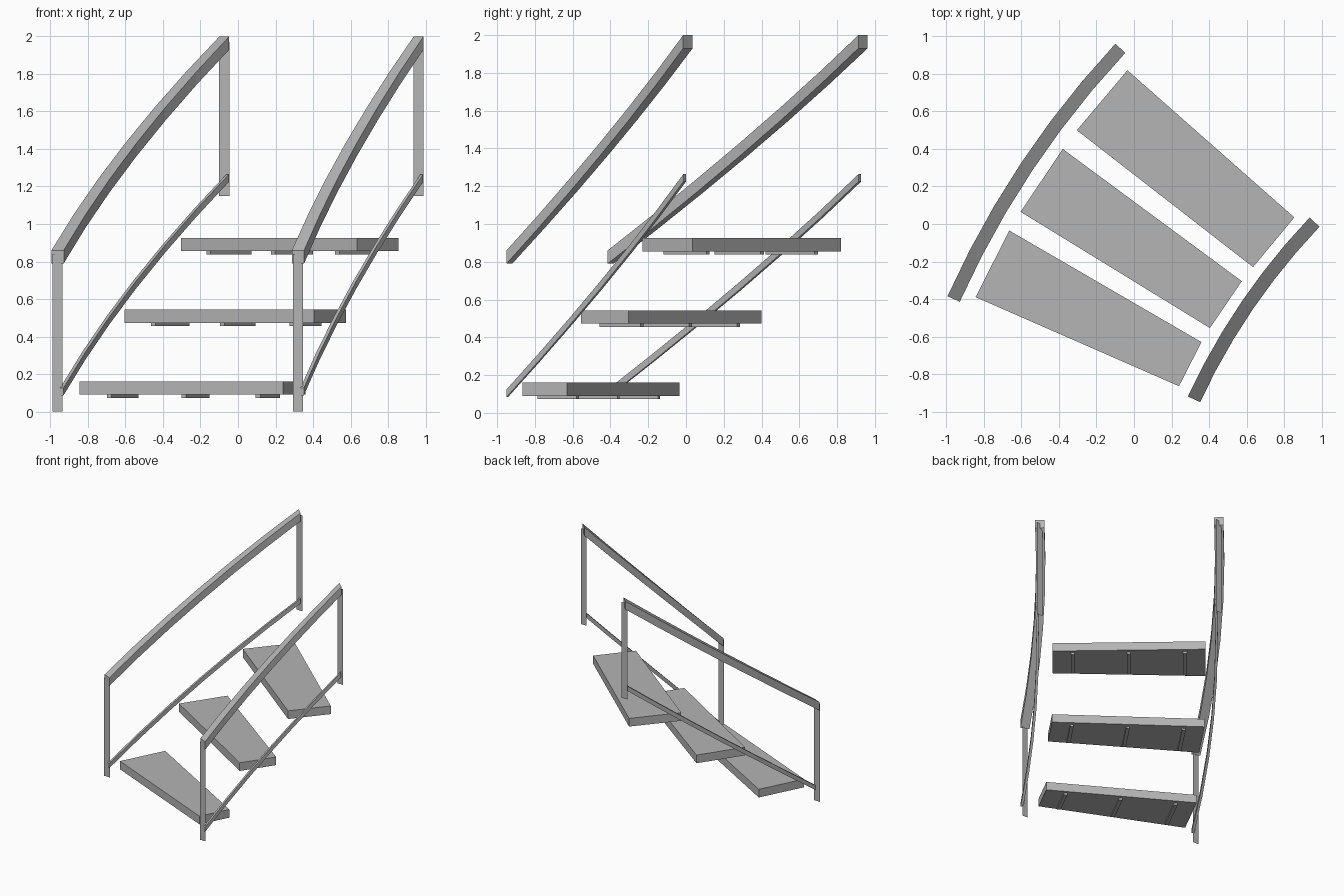
import bpy, bmesh, math
from mathutils import Vector

old = bpy.data.objects.get("Cube")
if old:
    bpy.data.objects.remove(old, do_unlink=True)

grey = bpy.data.materials.new("plain grey")
grey.use_nodes = True
grey.diffuse_color = (0.46, 0.46, 0.46, 1)
grey.node_tree.nodes["Principled BSDF"].inputs["Base Color"].default_value = grey.diffuse_color

SWEEP = math.radians(18.8)
STEPS = 6


def finish(name, bm):
    bmesh.ops.recalc_face_normals(bm, faces=bm.faces)
    mesh = bpy.data.meshes.new(name)
    bm.to_mesh(mesh)
    bm.free()
    mesh.materials.append(grey)
    obj = bpy.data.objects.new(name, mesh)
    bpy.context.collection.objects.link(obj)


def loft(name, rings):
    """Skin a row of four-point rings and cap both ends."""
    bm = bmesh.new()
    rows = [[bm.verts.new(p) for p in ring] for ring in rings]
    for a, b in zip(rows, rows[1:]):
        for i in range(4):
            j = (i + 1) % 4
            bm.faces.new((a[i], a[j], b[j], b[i]))
    bm.faces.new(rows[0])
    bm.faces.new(rows[-1])
    finish(name, bm)


def slab(name, corners, z0, z1):
    loft(name, [[(p.x, p.y, z) for p in corners] for z in (z0, z1)])


def rail(name, start, end, z0, z1, width, height, shift=0):
    """Sweep a box section along a rising arc, shifted sideways if asked."""
    chord = end - start
    radius = chord.length / 2 / math.sin(SWEEP / 2)
    along = chord.normalized()
    side = Vector((along.y, -along.x))
    centre = (start + end) / 2 + side * radius * math.cos(SWEEP / 2)
    rings = []
    for i in range(STEPS + 1):
        t = i / STEPS
        a = (t - 0.5) * SWEEP
        out = -side * math.cos(a) + along * math.sin(a)
        z = z0 + (z1 - z0) * t
        ring = []
        for u, v in ((-1, -1), (1, -1), (1, 1), (-1, 1)):
            p = centre + out * (radius - shift + u * width / 2)
            ring.append((p.x, p.y, z + v * height / 2))
        rings.append(ring)
    loft(name, rings)


def post(name, at, z0, z1):
    """Flat upright strip facing the front."""
    bm = bmesh.new()
    w = 0.027
    bm.faces.new([bm.verts.new((at.x + dx, at.y, z))
                  for dx, z in ((-w, z0), (w, z0), (w, z1), (-w, z1))])
    finish(name, bm)


# Handrails, lower rails and posts on both sides
sides = {
    "right": (Vector((-0.962, -0.4)), Vector((-0.073, 0.937))),
    "left": (Vector((0.32, -0.935)), Vector((0.963, 0.01))),
}
for label, (start, end) in sides.items():
    rail(label + "_handrail", start, end, 0.825, 1.965, 0.072, 0.07)
    rail(label + "_lower_rail", start, end, 0.105, 1.245, 0.02, 0.04, 0.024)
    post(label + "_front_post", start, 0, 0.84)
    post(label + "_back_post", end, 1.15, 1.97)

# Treads: outer front, outer back, inner back, inner front corners
treads = {
    0.09: ((-0.845, -0.39), (-0.665, -0.035), (0.36, -0.63), (0.24, -0.865)),
    0.473: ((-0.605, 0.065), (-0.38, 0.4), (0.575, -0.305), (0.405, -0.555)),
    0.855: ((-0.305, 0.5), (-0.035, 0.82), (0.855, 0.035), (0.635, -0.23)),
}
for n, (z, pts) in enumerate(treads.items(), 1):
    of, ob, ib, inf = corners = [Vector(p) for p in pts]
    slab(f"tread_{n}", corners, z, z + 0.07)
    # Battens under each tread
    for k, u in enumerate((0.133, 0.5, 0.867), 1):
        front, back = of.lerp(inf, u), ob.lerp(ib, u)
        a, b = front.lerp(back, 0.085), front.lerp(back, 0.915)
        d = (b - a).normalized()
        s = Vector((d.y, -d.x)) * 0.014
        slab(f"tread_{n}_batten_{k}", [a - s, b - s, b + s, a + s], z - 0.017, z)
